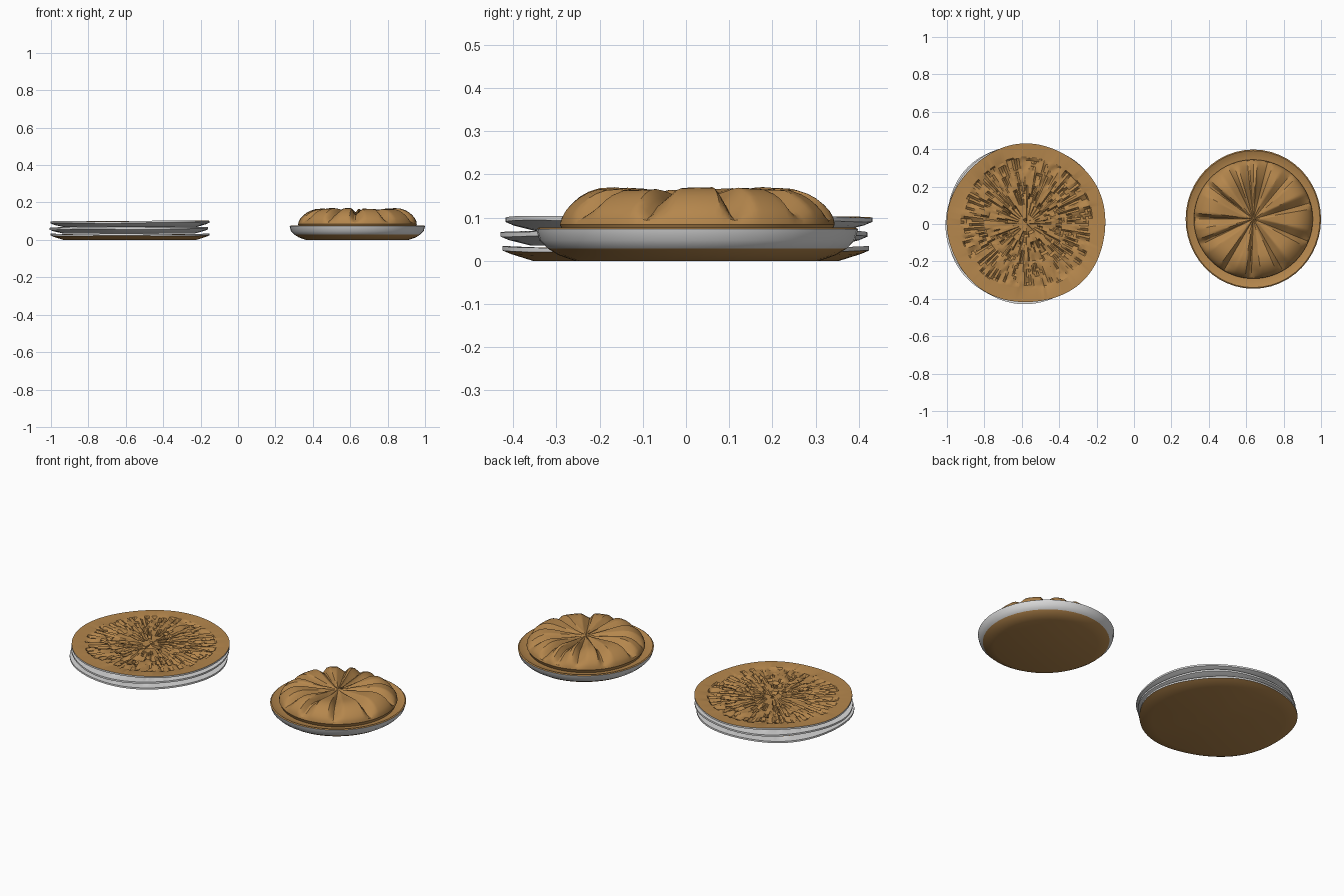
import bpy, bmesh, math, random

cube = bpy.data.objects.get("Cube")
if cube:
    bpy.data.objects.remove(cube)
random.seed(4)


def material(name, colour):
    m = bpy.data.materials.new(name)
    m.use_nodes = True
    m.diffuse_color = colour
    m.node_tree.nodes["Principled BSDF"].inputs["Base Color"].default_value = colour
    return m


CRUST = material("baked crust", (0.46, 0.24, 0.073, 1))
PALE = material("pale edge", (0.73, 0.73, 0.73, 1))


def lathe(name, profile, segments, centre, shape, pale_bands=(), angle=35):
    """Spin a profile from pole to pole; shape(ring, r, z, t) adjusts each point."""
    bm = bmesh.new()
    rings = []
    for k, (r, z) in enumerate(profile):
        count = 1 if r == 0 else segments
        ring = []
        for i in range(count):
            t = math.tau * i / segments
            rr, zz = shape(k, r, z, t)
            ring.append(bm.verts.new((rr * math.cos(t), rr * math.sin(t), zz)))
        rings.append(ring)
    for k, (a, b) in enumerate(zip(rings, rings[1:])):
        for i in range(segments):
            j = (i + 1) % segments
            if len(a) == 1:
                f = bm.faces.new((a[0], b[j], b[i]))
            elif len(b) == 1:
                f = bm.faces.new((a[i], a[j], b[0]))
            else:
                f = bm.faces.new((a[i], a[j], b[j], b[i]))
            f.material_index = 1 if k in pale_bands else 0
    bmesh.ops.recalc_face_normals(bm, faces=bm.faces)
    mesh = bpy.data.meshes.new(name)
    bm.to_mesh(mesh)
    bm.free()
    mesh.materials.append(CRUST)
    mesh.materials.append(PALE)
    ob = bpy.data.objects.new(name, mesh)
    ob.location = centre
    bpy.context.collection.objects.link(ob)
    bpy.ops.object.select_all(action='DESELECT')
    ob.select_set(True)
    bpy.context.view_layer.objects.active = ob
    bpy.ops.object.shade_smooth_by_angle(angle=math.radians(angle))


# Stack of flatbreads: wobbly outline, middle wrinkled by tapering radial folds
SEG = 160
RIM = [(0, 0), (0.355, 0), (0.405, 0.014), (0.424, 0.022), (0.424, 0.032), (0.355, 0.029)]
INNER = 24


def flatbread(name, centre, turn, tilt, pale_bands):
    profile = RIM + [(0.348 * (1 - k / INNER), 0.027) for k in range(INNER)] + [(0, 0.027)]
    fold = {}
    for i in range(SEG):
        k = len(RIM) + random.randint(0, 2)
        while k < len(profile):
            length = random.randint(3, 6)
            height = random.choice((-0.014, -0.008, 0.002, 0.004))
            for n in range(length):
                fold[k + n, i] = height * (1 - n / length)
            k += length

    def shape(k, r, z, t):
        wobble = 1 + 0.008 * math.cos(5 * t + turn) + 0.006 * math.cos(3 * t - turn)
        i = round(t / math.tau * SEG) % SEG
        if k >= len(RIM):
            # broader folds towards the middle
            step = 1 if r > 0.22 else 2 if r > 0.11 else 5 if r > 0.05 else 20
            z += fold.get((k, i // step * step), 0)
        elif k >= 2:
            z += tilt * r * math.cos(t) + 0.002 * math.cos(4 * t + turn)
        return r * wobble, z

    lathe(name, profile, SEG, centre, shape, pale_bands, 30)


flatbread("bottom_flatbread", (-0.583, 0.002, 0), 0.4, 0, (3, 4))
flatbread("middle_flatbread", (-0.58, 0, 0.035), 2.2, 0.003, (0, 1, 2, 3, 4))
flatbread("top_flatbread", (-0.574, 0.002, 0.069), 4.1, 0.004, (0, 1, 2, 3))

# Shallow dish, slightly longer from front to back
DISH = (0.638, 0.026, 0)
dish_profile = [(0, 0), (0.275, 0), (0.312, 0.013), (0.336, 0.028), (0.355, 0.047),
                (0.362, 0.073), (0.356, 0.077), (0.34, 0.07), (0.31, 0.064), (0, 0.064)]


def dish_shape(k, r, z, t):
    return r * (1 + 0.028 * math.sin(t) ** 2), z


lathe("dish", dish_profile, 48, DISH, dish_shape, (3, 4))

# Scored loaf: broad lobes divided by pointed cuts that are widest part way out
CREASES = [math.radians(a) for a in (16, 49, 76, 95, 116, 143, 179, 205, 240, 267, 300, 338)]
bun_profile = [(0, 0.064), (0.308, 0.064), (0.318, 0.084), (0.315, 0.1), (0.306, 0.117),
               (0.292, 0.132), (0.275, 0.146), (0.255, 0.157), (0.23, 0.165), (0.2, 0.167),
               (0.165, 0.163), (0.13, 0.158), (0.095, 0.153), (0.06, 0.149), (0.03, 0.147),
               (0, 0.146)]


def bun_shape(k, r, z, t):
    if k < 2 or r == 0:
        return r, z
    offsets = [math.remainder(t - c, math.tau) for c in CREASES]
    n = min(range(len(CREASES)), key=lambda c: abs(offsets[c]))
    side = offsets[n] * r
    # one wall of each cut is steeper than the other
    width = (0.006 + 0.11 * r) * (1.4 if side > 0 else 0.7)
    cut = max(0, 1 - abs(side) / width)
    low = min(1, max(0, (z - 0.09) / 0.05))
    fade = min(1, r / 0.16) * low * (1, 0.75, 0.9)[n % 3]
    lobe = 0.003 * math.sin(3 * t + 1) * min(1, r / 0.1) * low
    return r * (1 - 0.035 * cut * fade), z - 0.036 * cut * fade + lobe


lathe("scored_loaf", bun_profile, 180, DISH, bun_shape, (), 28)
